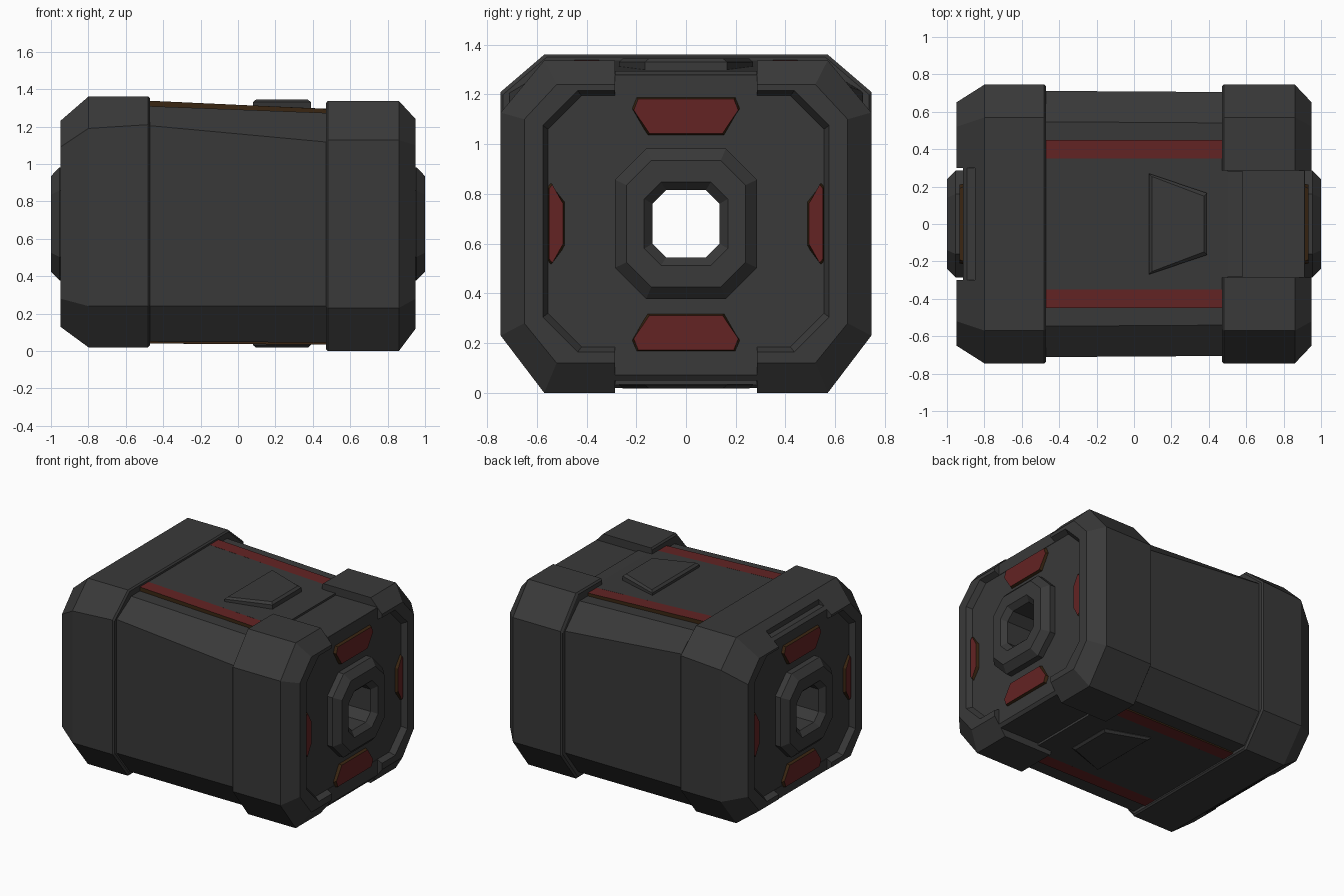
import bpy, bmesh

if "Cube" in bpy.data.objects:
    bpy.data.objects.remove(bpy.data.objects["Cube"])

def material(name, rgb):
    m = bpy.data.materials.new(name)
    m.diffuse_color = (*rgb, 1)
    m.use_nodes = True
    m.node_tree.nodes["Principled BSDF"].inputs["Base Color"].default_value = m.diffuse_color
    return m

GREY = material("dark grey", (0.041, 0.041, 0.041))
RED = material("dark red", (0.125, 0.017, 0.017))
BROWN = material("dark brown", (0.042, 0.019, 0.006))
CZ = 0.68  # height of the bore axis

def octagon(x, hy, z0, z1, low, high):
    """Octagonal section at x; low and high are the (y, z) corner cuts."""
    (ay, az), (by, bz) = low, high
    half = [(hy - ay, z0), (hy, z0 + az), (hy, z1 - bz), (hy - by, z1)]
    return [(x, y, z) for y, z in half] + [(x, -y, z) for y, z in reversed(half)]

def loft(name, loops, mats=(GREY,), tube=False):
    """Skin a row of loops; with two materials the last cap gets the first one."""
    bm = bmesh.new()
    rows = [[bm.verts.new(p) for p in l] for l in loops]
    n = len(rows[0])
    pairs = list(zip(rows, rows[1:])) + ([(rows[-1], rows[0])] if tube else [])
    for a, b in pairs:
        for i in range(n):
            f = bm.faces.new((a[i], a[(i + 1) % n], b[(i + 1) % n], b[i]))
            f.material_index = len(mats) - 1
    if not tube:
        bm.faces.new(rows[0]).material_index = len(mats) - 1
        bm.faces.new(rows[-1])
    bmesh.ops.recalc_face_normals(bm, faces=bm.faces)
    me = bpy.data.meshes.new(name)
    bm.to_mesh(me)
    bm.free()
    for m in mats:
        me.materials.append(m)
    ob = bpy.data.objects.new(name, me)
    bpy.context.collection.objects.link(ob)
    return ob

def box(name, x0, x1, hy, z0, z1):
    ring = lambda z: [(x0, -hy, z), (x1, -hy, z), (x1, hy, z), (x0, hy, z)]
    return loft(name, [ring(z0), ring(z1)])

def carve(ob, cutters):
    bpy.context.view_layer.objects.active = ob
    for c in cutters:
        c.hide_render = True
        m = ob.modifiers.new("cut", 'BOOLEAN')
        m.operation = 'DIFFERENCE'
        m.solver = 'EXACT'
        m.object = c
        bpy.ops.object.modifier_apply(modifier=m.name)

def shrink(pts, k):
    cy = sum(p[0] for p in pts) / len(pts)
    cz = sum(p[1] for p in pts) / len(pts)
    out = []
    for a, b in pts:
        out.append((a - k * (1 if a > cy else -1), b - k * (1 if b > cz else -1)))
    return out

def hole(x, r, cut):
    return octagon(x, r, CZ - r, CZ + r, (cut, cut), (cut, cut))

cutters = []
bore = loft("bore_cutter", [hole(-1.2, .135, .055), hole(1.2, .135, .055)])
cutters.append(bore)

# Middle body, its top falling slightly to the right
body = loft("middle_body", [
    octagon(-.55, .712, .05, 1.312, (.15, .19), (.165, .10)),
    octagon(.55, .705, .045, 1.27, (.15, .195), (.165, .16))])
carve(body, [bore])

# Right end bumper with recessed face
right = loft("right_bumper", [
    octagon(.47, .735, .01, 1.325, (.175, .23), (.175, .21)),
    octagon(.48, .745, 0, 1.337, (.175, .23), (.175, .21)),
    octagon(.86, .745, 0, 1.337, (.175, .23), (.175, .21)),
    octagon(.95, .65, .12, 1.24, (.13, .16), (.13, .14)),
    octagon(.95, .575, .165, 1.215, (.14, .14), (.14, .14)),
    octagon(.912, .555, .185, 1.195, (.135, .135), (.135, .135))])

# Left end bumper with recessed face
left = loft("left_bumper", [
    octagon(-.47, .735, .03, 1.35, (.175, .22), (.175, .15)),
    octagon(-.48, .745, .02, 1.36, (.175, .22), (.175, .15)),
    octagon(-.80, .745, .02, 1.36, (.175, .22), (.175, .17)),
    octagon(-.95, .65, .13, 1.23, (.13, .15), (.13, .14)),
    octagon(-.95, .575, .165, 1.215, (.14, .14), (.14, .14)),
    octagon(-.912, .555, .185, 1.195, (.135, .135), (.135, .135))])

# Notches in both bumpers, above and below
gaps = [box("gap_cutter", .4, 1.2, .285, 1.28, 1.6),
        box("gap_cutter", .4, 1.2, .285, -.3, .05),
        box("notch_cutter", .914, 1.2, .285, 1.10, 1.6),
        box("notch_cutter", .914, 1.2, .285, -.3, .27)]
ends = [box("gap_cutter", -1.2, -.85, .3, 1.28, 1.6),
        box("gap_cutter", -1.2, -.85, .3, -.3, .07),
        box("notch_cutter", -1.2, -.914, .3, 1.10, 1.6),
        box("notch_cutter", -1.2, -.914, .3, -.3, .27)]
carve(right, gaps + [bore])
carve(left, ends + [bore])
cutters += gaps + ends

# Octagonal rings and red windows on both ends
TOP = [(-.2, 1.19), (.2, 1.19), (.218, 1.145), (.155, 1.035), (-.155, 1.035), (-.218, 1.145)]
SIDE = [(.487, .77), (.487, .59), (.545, .515), (.558, .53), (.558, .83), (.545, .845)]
windows = {
    "upper_window": TOP,
    "lower_window": [(y, 2 * CZ - .005 - z) for y, z in TOP],
    "back_window": SIDE,
    "front_window": [(-y, z) for y, z in SIDE]}
for s, end in ((1, "right"), (-1, "left")):
    def ring(x, hy, hz, c):
        return octagon(s * x, hy, CZ - hz, CZ + hz, (c, c), (c, c))
    loft(end + "_hub_ring", [
        hole(s * .91, .135, .055), hole(s * .965, .135, .055), hole(s * 1.0, .168, .068),
        ring(1.0, .24, .255, .10), ring(.955, .285, .302, .125),
        ring(.91, .285, .302, .125)], tube=True)
    for name, pts in windows.items():
        loft(end + "_" + name, [
            [(s * .905, y, z) for y, z in pts],
            [(s * .932, y, z) for y, z in shrink(pts, .008)]], (RED, BROWN))

# Centre panels, red strips and raised tabs on top and bottom
TAB = [(.08, .27), (.39, .165), (.39, -.165), (.08, -.27)]
for up in (True, False):
    tag = "top" if up else "bottom"
    zl, zr = (1.338, 1.294) if up else (.04, .034)   # surface height at left, right
    base = 1.2 if up else .15

    def slab(x0, x1, y0, y1, z0, z1):
        return [(x0, y0, z0), (x1, y0, z1), (x1, y1, z1), (x0, y1, z0)]
    loft(tag + "_panel", [slab(-.5, .5, -.35, .35, base, base),
                          slab(-.5, .5, -.35, .35, zl, zr)])
    loft(tag + "_panel_tongue", [slab(.45, .58, -.283, .283, base, base),
                                 slab(.45, .58, -.283, .283, zr, zr)])
    for s, side in ((1, "back"), (-1, "front")):
        loft(f"{tag}_{side}_strip", [
            slab(-.475, .48, s * .35, s * .45, base, base),
            slab(-.475, .48, s * .35, s * .448, zl, zr)], (RED, BROWN))
    face = 1.344 if up else .018
    loft(tag + "_tab", [[(x, y, base) for x, y in TAB],
                        [(x, y, face - (.014 if up else -.014)) for x, y in TAB],
                        [(x, y, face) for x, y in shrink(TAB, .016)]])

for c in cutters:
    bpy.data.objects.remove(c, do_unlink=True)
